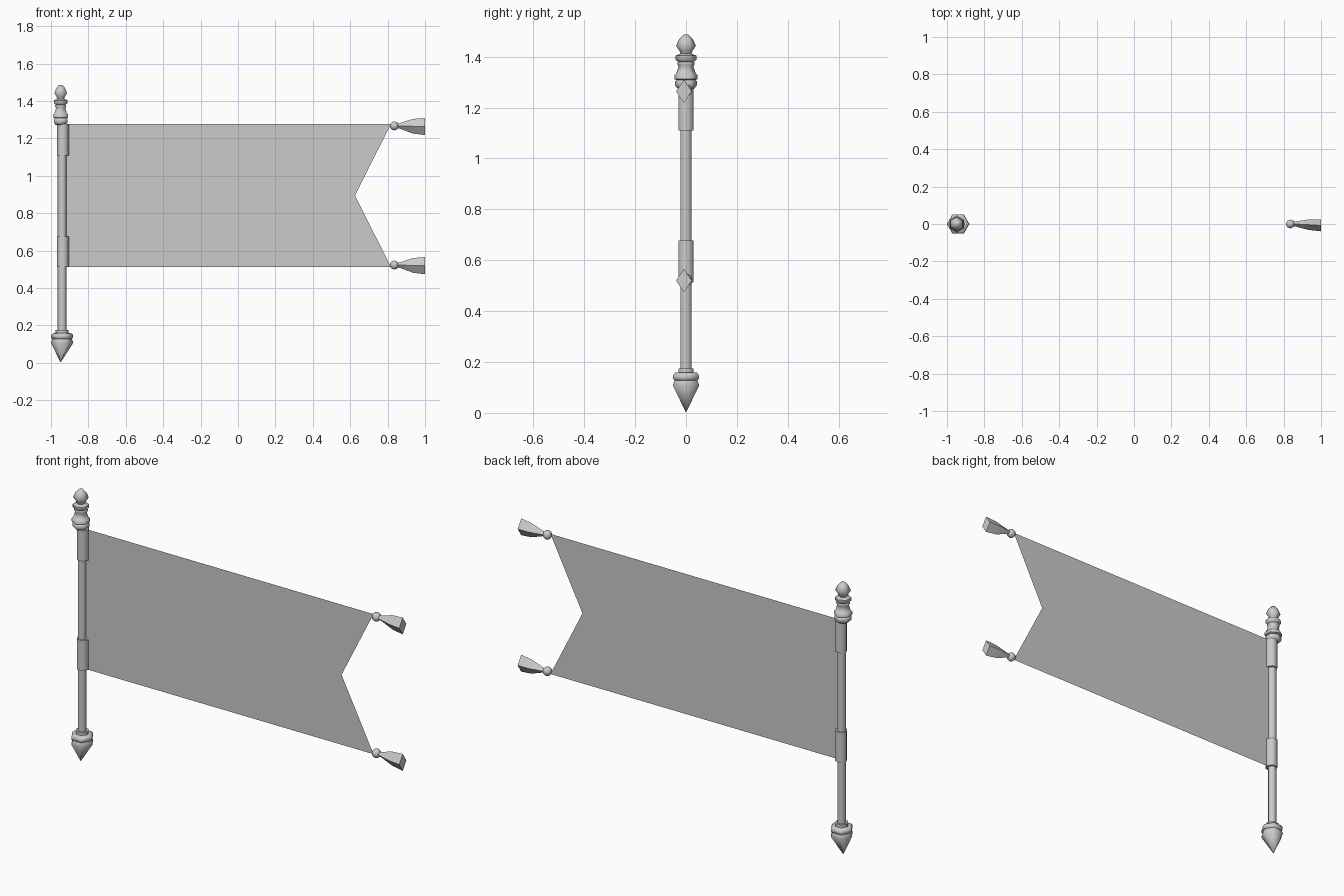
import bpy, bmesh, math
from mathutils import Vector

if "Cube" in bpy.data.objects:
    bpy.data.objects.remove(bpy.data.objects["Cube"])


def loft(name, rings, n, u, v, phase=0.0, smooth=None):
    """Skin n-sided rings given as (centre, radius_u, radius_v), capped at both ends."""
    u, v = Vector(u), Vector(v)
    bm = bmesh.new()
    loops = []
    for c, ru, rv in rings:
        loop = []
        for i in range(n):
            a = phase + 2 * math.pi * i / n
            loop.append(bm.verts.new(Vector(c) + u * ru * math.cos(a) + v * rv * math.sin(a)))
        loops.append(loop)
    for a, b in zip(loops, loops[1:]):
        for i in range(n):
            j = (i + 1) % n
            bm.faces.new((a[i], a[j], b[j], b[i]))
    bm.faces.new(loops[0][::-1])
    bm.faces.new(loops[-1])
    bmesh.ops.recalc_face_normals(bm, faces=bm.faces)
    return finish(name, bm, smooth)


def finish(name, bm, smooth=None):
    me = bpy.data.meshes.new(name)
    bm.to_mesh(me)
    bm.free()
    ob = bpy.data.objects.new(name, me)
    bpy.context.collection.objects.link(ob)
    if smooth:
        bpy.ops.object.select_all(action='DESELECT')
        ob.select_set(True)
        bpy.context.view_layer.objects.active = ob
        bpy.ops.object.shade_smooth_by_angle(angle=math.radians(smooth))
    return ob


def turned(name, profile, phase=0.0, smooth=62):
    """Six-sided turned part from (x, z, radius) points."""
    return loft(name, [((x, 0, z), r, r) for x, z, r in profile], 6,
                (1, 0, 0), (0, 1, 0), phase, smooth)


PX = -0.94    # pole axis
FX = -0.948   # finial axis

# Pole and the two cloth sleeves
turned("pole", [(PX, 0.16, 0.024), (PX, 1.29, 0.024)])
turned("upper_sleeve", [(PX + .004, 1.11, 0.033), (PX + .004, 1.277, 0.033)])
turned("lower_sleeve", [(PX + .004, 0.513, 0.033), (PX + .004, 0.677, 0.033)])

# Pointed foot with collar
turned("foot_spike", [(-0.949, 0.003, 0.001), (PX, 0.108, 0.060), (PX, 0.128, 0.052),
                      (PX, 0.134, 0.059), (PX, 0.148, 0.059), (PX, 0.158, 0.050),
                      (PX, 0.159, 0.035), (PX, 0.175, 0.035)])

# Turned finial, corners facing front and back
turned("finial", [(FX, z, r) for z, r in (
    (1.272, 0.030), (1.284, 0.042), (1.304, 0.043), (1.308, 0.036),
    (1.312, 0.046), (1.328, 0.046), (1.334, 0.038), (1.362, 0.029),
    (1.370, 0.034), (1.378, 0.034), (1.380, 0.030), (1.388, 0.041),
    (1.404, 0.041), (1.412, 0.022), (1.422, 0.025), (1.443, 0.039),
    (1.470, 0.027), (1.487, 0.010))], math.pi / 6)

# Swallow-tailed banner cloth
bm = bmesh.new()
pts = [(-0.93, 0.513), (0.818, 0.513), (0.625, 0.895), (0.818, 1.277), (-0.93, 1.277), (-0.93, 0.895)]
vs = [bm.verts.new((x, 0, z)) for x, z in pts]
bm.faces.new((vs[0], vs[1], vs[2], vs[5]))
bm.faces.new((vs[5], vs[2], vs[3], vs[4]))
finish("banner_cloth", bm)

# Tassels: small knot plus flared four-sided fringe
for label, z in (("upper", 1.267), ("lower", 0.523)):
    bm = bmesh.new()
    bmesh.ops.create_uvsphere(bm, u_segments=8, v_segments=6, radius=0.024)
    bmesh.ops.translate(bm, verts=bm.verts, vec=(0.836, 0, z))
    finish(label + "_tassel_knot", bm, 62)
    loft(label + "_tassel_fringe",
         [((0.85, 0, z), 0.012, 0.012), ((0.865, 0, z), 0.014, 0.015),
          ((0.935, -0.004, z - 0.002), 0.028, 0.039), ((1.0, -0.008, z - 0.003), 0.031, 0.046)],
         4, (0, 1, 0), (0, 0, 1), 0, 40)
